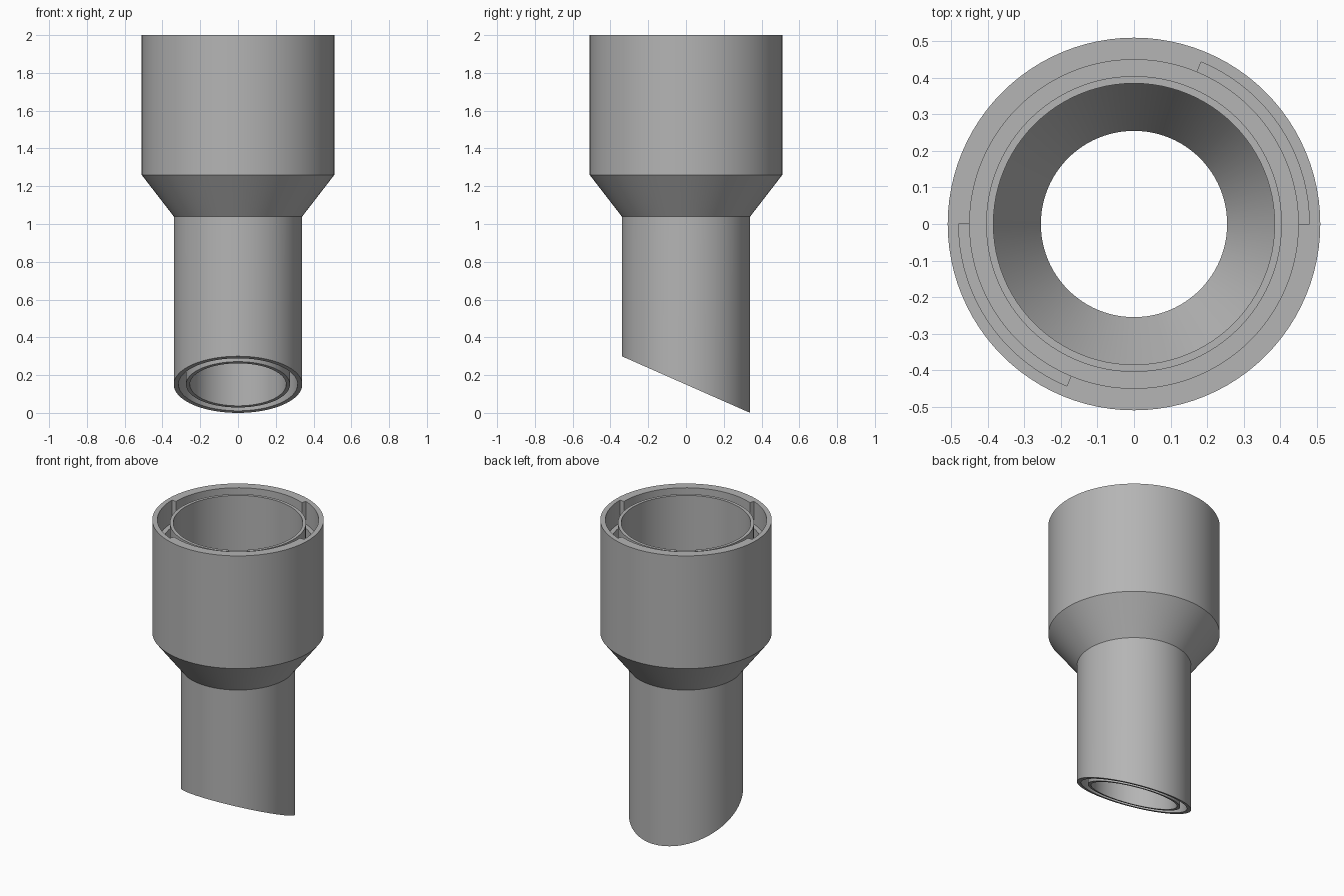
import bpy, bmesh, math

cube = bpy.data.objects.get("Cube")
if cube:
    bpy.data.objects.remove(cube, do_unlink=True)

grey = bpy.data.materials.new("plain grey")
grey.use_nodes = True
colour = (0.46, 0.46, 0.46, 1)
grey.diffuse_color = colour
grey.node_tree.nodes["Principled BSDF"].inputs["Base Color"].default_value = colour

SEGMENTS = 96
RECESS = 18          # segments spanned by each of the two rim recesses
CUT = "cut"          # height set by the slanted bottom plane
WALL = "wall"        # radius of the rim's inner wall, wider in the recesses

# Closed double-wall section: outer skin, bottom slot, bore, top groove
PROFILE = [
    (0.51, 2), (0.51, 1.26), (0.34, 1.04), (0.34, CUT),
    (0.315, CUT), (0.315, 1), (0.275, 1), (0.275, CUT),
    (0.255, CUT), (0.255, 1.02), (0.385, 1.24), (0.385, 1.98),
    (0.405, 1.98), (0.405, 1.75), (0.45, 1.75), (0.45, 1.85),
    (WALL, 1.85), (WALL, 2),
]


def add_ring(bm, step, recessed):
    """Place the section at one angle."""
    a = math.tau * step / SEGMENTS
    ring = []
    for r, z in PROFILE:
        if r == WALL:
            r = 0.48 if recessed else 0.45
        y = r * math.sin(a)
        if z == CUT:
            z = 0.15 * (1 - y / 0.34)
        ring.append(bm.verts.new((r * math.cos(a), y, z)))
    return ring


bm = bmesh.new()
rings = []
half = SEGMENTS // 2
for step in range(SEGMENTS):
    local = step % half
    if local == 0:                       # step into a recess
        rings.append(add_ring(bm, step, False))
    rings.append(add_ring(bm, step, local <= RECESS))
    if local == RECESS:                  # step out of it
        rings.append(add_ring(bm, step, False))

n = len(PROFILE)
for i, ring in enumerate(rings):
    other = rings[(i + 1) % len(rings)]
    for j in range(n):
        k = (j + 1) % n
        bm.faces.new((ring[j], ring[k], other[k], other[j]))

bmesh.ops.remove_doubles(bm, verts=bm.verts[:], dist=0.0001)
bmesh.ops.dissolve_degenerate(bm, edges=bm.edges[:], dist=0.0001)
bmesh.ops.recalc_face_normals(bm, faces=bm.faces[:])

mesh = bpy.data.meshes.new("double_wall_adapter")
bm.to_mesh(mesh)
bm.free()
mesh.materials.append(grey)
adapter = bpy.data.objects.new("double_wall_adapter", mesh)
bpy.context.collection.objects.link(adapter)

bpy.ops.object.select_all(action="DESELECT")
adapter.select_set(True)
bpy.context.view_layer.objects.active = adapter
bpy.ops.object.shade_smooth_by_angle(angle=math.radians(30))
